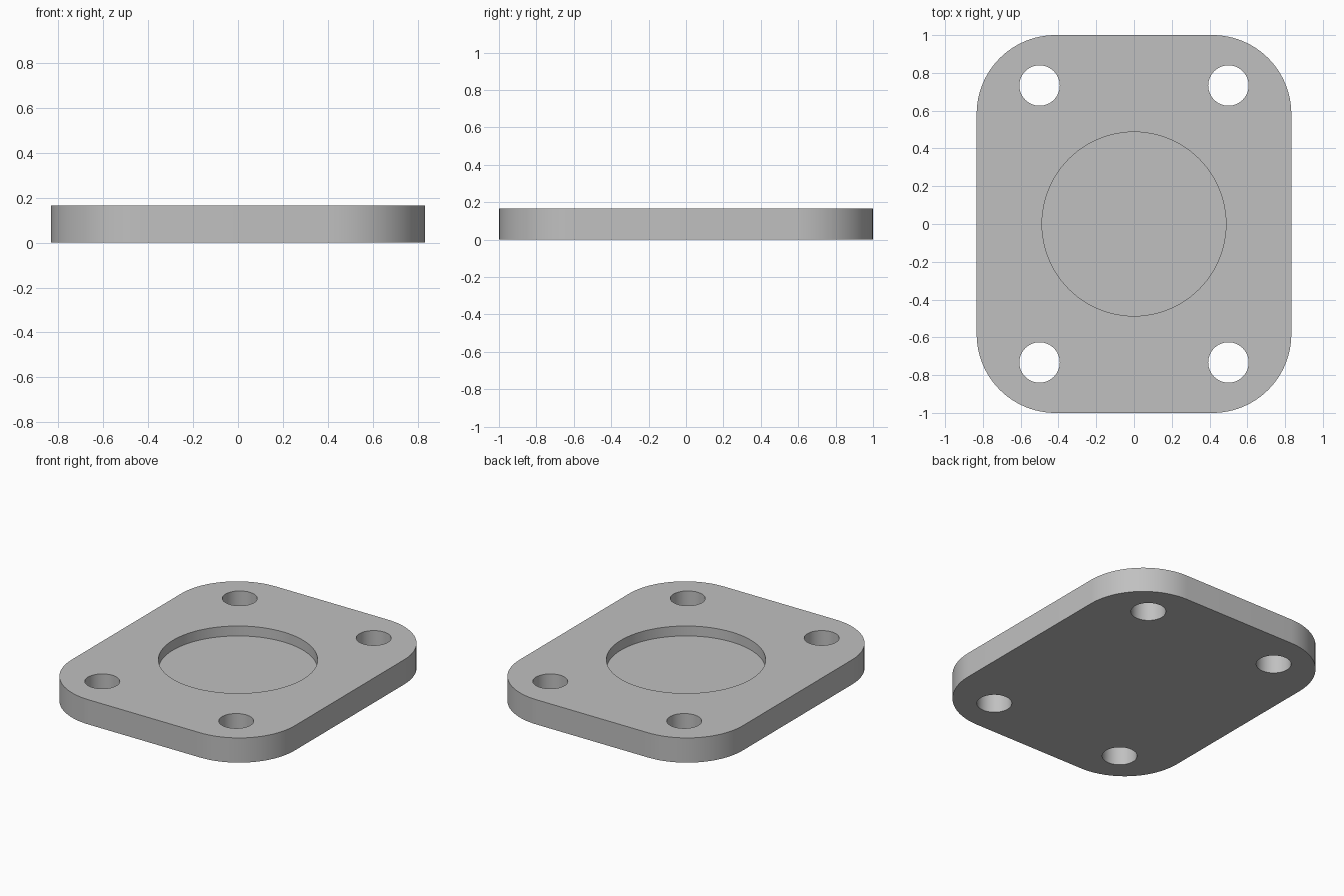
import bpy
import bmesh
from math import cos, sin, pi, radians

HALF_X, HALF_Y, HEIGHT = 0.833, 1.0, 0.167
CORNER = 0.417
HOLE_X, HOLE_Y, HOLE_R = 0.5, 0.733, 0.107
RECESS_R, RECESS_DEPTH = 0.487, 0.067

if "Cube" in bpy.data.objects:
    bpy.data.objects.remove(bpy.data.objects["Cube"], do_unlink=True)

# Single plain grey finish
grey = bpy.data.materials.new("plain_grey")
grey.use_nodes = True
colour = (0.53, 0.53, 0.53, 1)
grey.diffuse_color = colour
grey.node_tree.nodes["Principled BSDF"].inputs["Base Color"].default_value = colour


def prism(name, outline, bottom, top):
    """Extrude a flat outline upwards from bottom to top."""
    bm = bmesh.new()
    base = bm.faces.new([bm.verts.new((x, y, bottom)) for x, y in outline])
    walls = bmesh.ops.extrude_face_region(bm, geom=[base])["geom"]
    raised = [v for v in walls if isinstance(v, bmesh.types.BMVert)]
    bmesh.ops.translate(bm, verts=raised, vec=(0, 0, top - bottom))
    bmesh.ops.recalc_face_normals(bm, faces=bm.faces)
    mesh = bpy.data.meshes.new(name)
    bm.to_mesh(mesh)
    bm.free()
    mesh.materials.append(grey)
    obj = bpy.data.objects.new(name, mesh)
    bpy.context.collection.objects.link(obj)
    return obj


def arc(cx, cy, radius, start, sweep, steps):
    return [(cx + radius * cos(start + sweep * i / steps),
             cy + radius * sin(start + sweep * i / steps))
            for i in range(steps + 1)]


def circle(cx, cy, radius, sides):
    return arc(cx, cy, radius, 0, 2 * pi, sides)[:-1]


# Plate with rounded corners
outline = []
for quarter, (sx, sy) in enumerate([(1, 1), (-1, 1), (-1, -1), (1, -1)]):
    outline += arc(sx * (HALF_X - CORNER), sy * (HALF_Y - CORNER),
                   CORNER, quarter * pi / 2, pi / 2, 24)
plate = prism("flange_plate", outline, 0, HEIGHT)

# Shallow round recess and four through holes
cutters = [prism("recess_cutter", circle(0, 0, RECESS_R, 96),
                 HEIGHT - RECESS_DEPTH, HEIGHT + 0.1)]
for sx in (-1, 1):
    for sy in (-1, 1):
        cutters.append(prism("bolt_hole_cutter",
                             circle(sx * HOLE_X, sy * HOLE_Y, HOLE_R, 48),
                             -0.1, HEIGHT + 0.1))

bpy.context.view_layer.objects.active = plate
for cutter in cutters:
    cutter.hide_render = True
    cut = plate.modifiers.new("cut", "BOOLEAN")
    cut.operation = "DIFFERENCE"
    cut.solver = "EXACT"
    cut.object = cutter
    bpy.ops.object.modifier_apply(modifier=cut.name)
    bpy.data.objects.remove(cutter, do_unlink=True)

# Smooth curved walls, crisp rims
bpy.ops.object.select_all(action="DESELECT")
plate.select_set(True)
bpy.ops.object.shade_smooth_by_angle(angle=radians(30))
